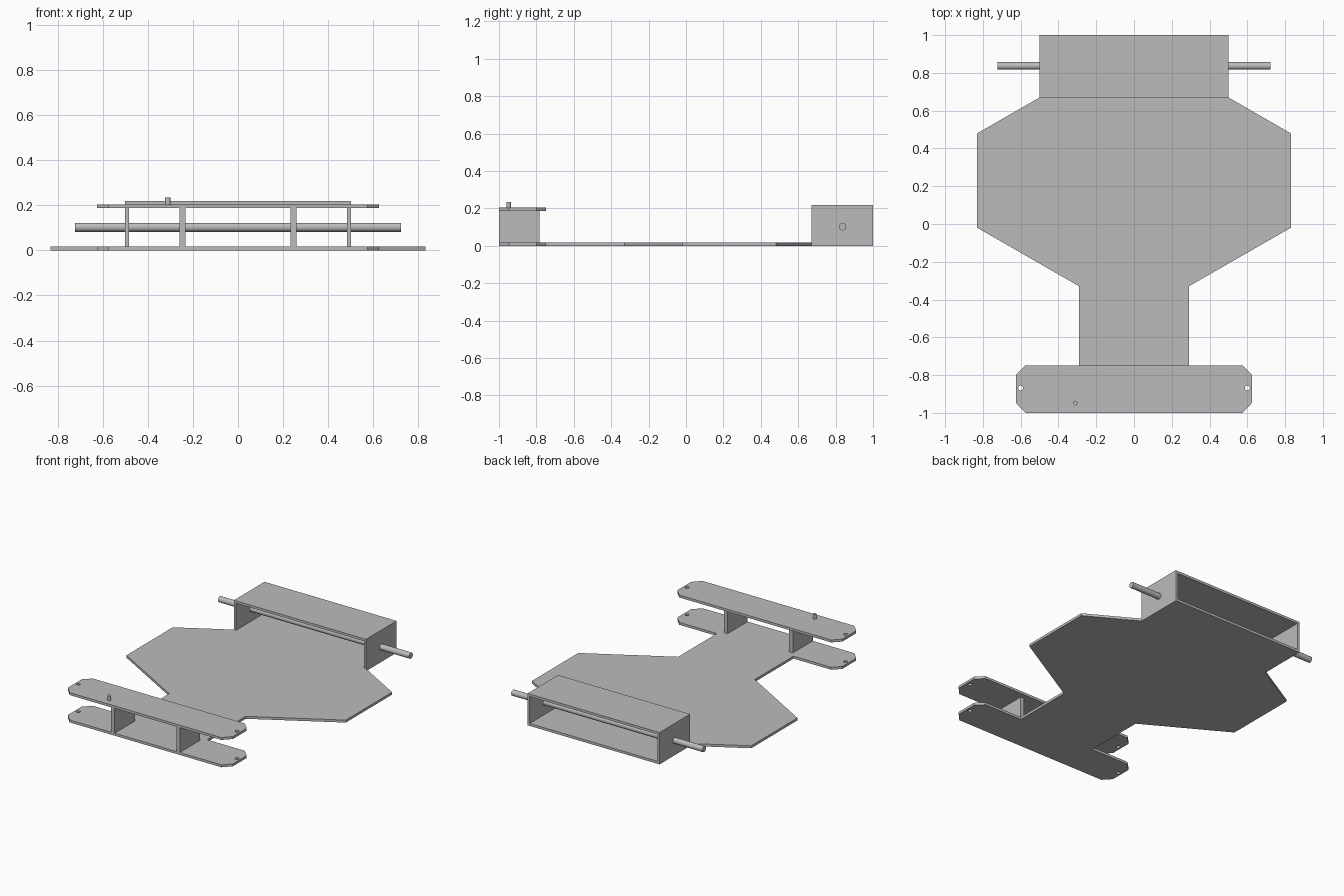
import bpy
import bmesh
import math
from mathutils import Vector

cube = bpy.data.objects.get("Cube")
if cube:
    bpy.data.objects.remove(cube, do_unlink=True)

THICK = 0.017
HOLES = [(-0.6, -0.868), (0.6, -0.868)]

# One flat grey for the whole chassis
grey = bpy.data.materials.new("plain grey")
grey.use_nodes = True
colour = (0.5, 0.5, 0.5, 1)
grey.diffuse_color = colour
grey.node_tree.nodes["Principled BSDF"].inputs["Base Color"].default_value = colour


def finish(name, bm):
    bmesh.ops.recalc_face_normals(bm, faces=bm.faces)
    mesh = bpy.data.meshes.new(name)
    bm.to_mesh(mesh)
    bm.free()
    mesh.materials.append(grey)
    obj = bpy.data.objects.new(name, mesh)
    bpy.context.collection.objects.link(obj)
    return obj


def plate(name, half, z, thick, holes=()):
    """Mirror a right-hand outline, fill it around the holes and thicken it."""
    loops = [half + [(-x, y) for x, y in reversed(half)]]
    for cx, cy in holes:
        turns = [math.tau * i / 24 for i in range(24)]
        loops.append([(cx + 0.013 * math.cos(a), cy + 0.013 * math.sin(a)) for a in turns])
    bm = bmesh.new()
    for loop in loops:
        verts = [bm.verts.new((x, y, z)) for x, y in loop]
        for i, v in enumerate(verts):
            bm.edges.new((verts[i - 1], v))
    bmesh.ops.triangle_fill(bm, use_beauty=True, edges=bm.edges[:], normal=(0, 0, 1))
    grown = bmesh.ops.extrude_face_region(bm, geom=bm.faces[:])["geom"]
    top = [g for g in grown if isinstance(g, bmesh.types.BMVert)]
    bmesh.ops.translate(bm, verts=top, vec=(0, 0, thick))
    return finish(name, bm)


def box(name, low, high):
    low, high = Vector(low), Vector(high)
    bm = bmesh.new()
    bmesh.ops.create_cube(bm, size=1)
    bmesh.ops.scale(bm, verts=bm.verts, vec=high - low)
    bmesh.ops.translate(bm, verts=bm.verts, vec=(low + high) / 2)
    return finish(name, bm)


def rod(name, radius, length, centre, turn=(0, 0, 0)):
    bm = bmesh.new()
    bmesh.ops.create_cone(bm, cap_ends=True, segments=32, radius1=radius,
                          radius2=radius, depth=length)
    obj = finish(name, bm)
    obj.location = centre
    obj.rotation_euler = turn
    bpy.ops.object.select_all(action='DESELECT')
    obj.select_set(True)
    bpy.context.view_layer.objects.active = obj
    bpy.ops.object.shade_smooth_by_angle()
    return obj


# Base plate and the matching upper bumper plate
bumper = [(0.575, -1), (0.625, -0.947), (0.625, -0.798), (0.575, -0.748)]
body = [(0.29, -0.748), (0.29, -0.33), (0.83, -0.02), (0.83, 0.48), (0.5, 0.67), (0.5, 1)]
plate("base_plate", bumper + body, 0, THICK, HOLES)
plate("upper_bumper_plate", bumper, 0.187, THICK, HOLES)

# Uprights between the bumper plates, and rear housing walls
for side, s in (("left", 1), ("right", -1)):
    x1, x2 = sorted((s * 0.233, s * 0.26))
    box(side + "_front_upright", (x1, -1, THICK), (x2, -0.783, 0.187))
    x1, x2 = sorted((s * 0.483, s * 0.5))
    box(side + "_rear_wall", (x1, 0.67, THICK), (x2, 1, 0.201))

# Rear housing roof, axle and small pin
box("rear_roof", (-0.5, 0.67, 0.201), (0.5, 1, 0.218))
rod("rear_axle", 0.02, 1.447, (0, 0.837, 0.102), (0, math.pi / 2, 0))
rod("steering_pin", 0.012, 0.048, (-0.311, -0.948, 0.211))
